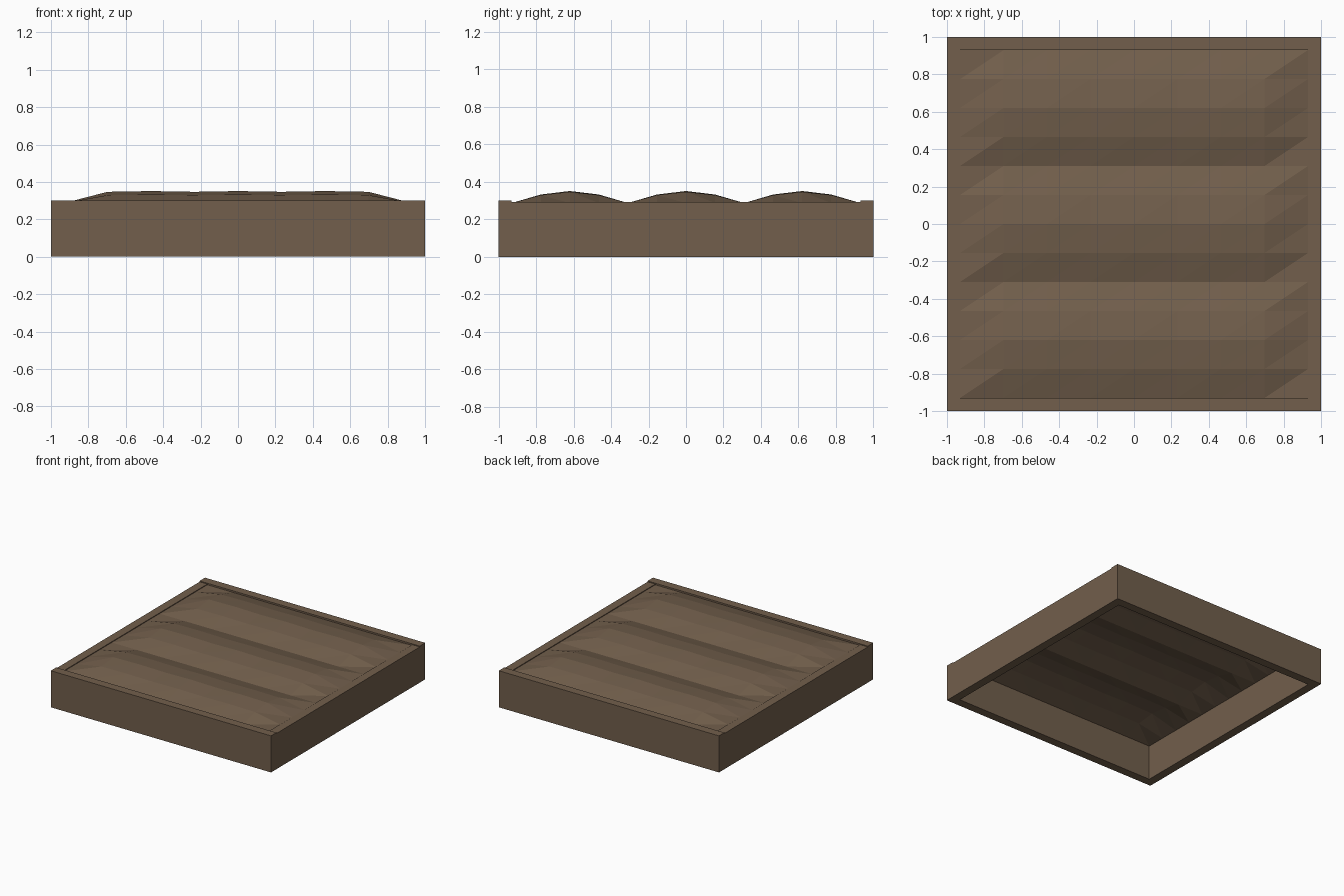
import bpy
import bmesh
import math

cube = bpy.data.objects.get("Cube")
if cube:
    bpy.data.objects.remove(cube, do_unlink=True)

# Single earthy brown for timber and soil
brown = bpy.data.materials.new("earth_brown")
colour = (0.168, 0.114, 0.072, 1)
brown.use_nodes = True
brown.diffuse_color = colour
brown.node_tree.nodes["Principled BSDF"].inputs["Base Color"].default_value = colour


def add_object(name, bm):
    mesh = bpy.data.meshes.new(name)
    bm.to_mesh(mesh)
    bm.free()
    mesh.materials.append(brown)
    obj = bpy.data.objects.new(name, mesh)
    bpy.context.collection.objects.link(obj)
    return obj


def add_board(name, centre, size):
    bm = bmesh.new()
    bmesh.ops.create_cube(bm, size=1)
    bmesh.ops.scale(bm, vec=size, verts=bm.verts)
    bmesh.ops.translate(bm, vec=centre, verts=bm.verts)
    return add_object(name, bm)


# Frame: long end boards, with slightly lower side boards fitted between them
THICK, END_TOP, SIDE_TOP = 0.07, 0.30, 0.293
INNER = 1 - THICK
MID = 1 - THICK / 2
for name, s in (("front_board", -1), ("back_board", 1)):
    add_board(name, (0, s * MID, END_TOP / 2), (2, THICK, END_TOP))
for name, s in (("right_board", -1), ("left_board", 1)):
    add_board(name, (s * MID, 0, SIDE_TOP / 2), (THICK, 2 * INNER, SIDE_TOP))

# Soil: an open sheet with three furrowed ridges that slope down at both ends
NX, NY, BASE, RIDGE = 8, 12, 0.287, 0.062


def soil_height(i, j):
    if i in (0, NX):
        return BASE
    ripple = 0.002 * math.cos(math.pi * i)
    wave = abs(math.sin(math.pi * 3 * j / NY))
    return BASE + (RIDGE + ripple) * wave


bm = bmesh.new()
rows = [[bm.verts.new((INNER * (2 * i / NX - 1), INNER * (2 * j / NY - 1), soil_height(i, j)))
         for i in range(NX + 1)] for j in range(NY + 1)]
for low, high in zip(rows, rows[1:]):
    for i in range(NX):
        bm.faces.new((low[i], low[i + 1], high[i + 1]))
        bm.faces.new((low[i], high[i + 1], high[i]))
add_object("soil", bm)
